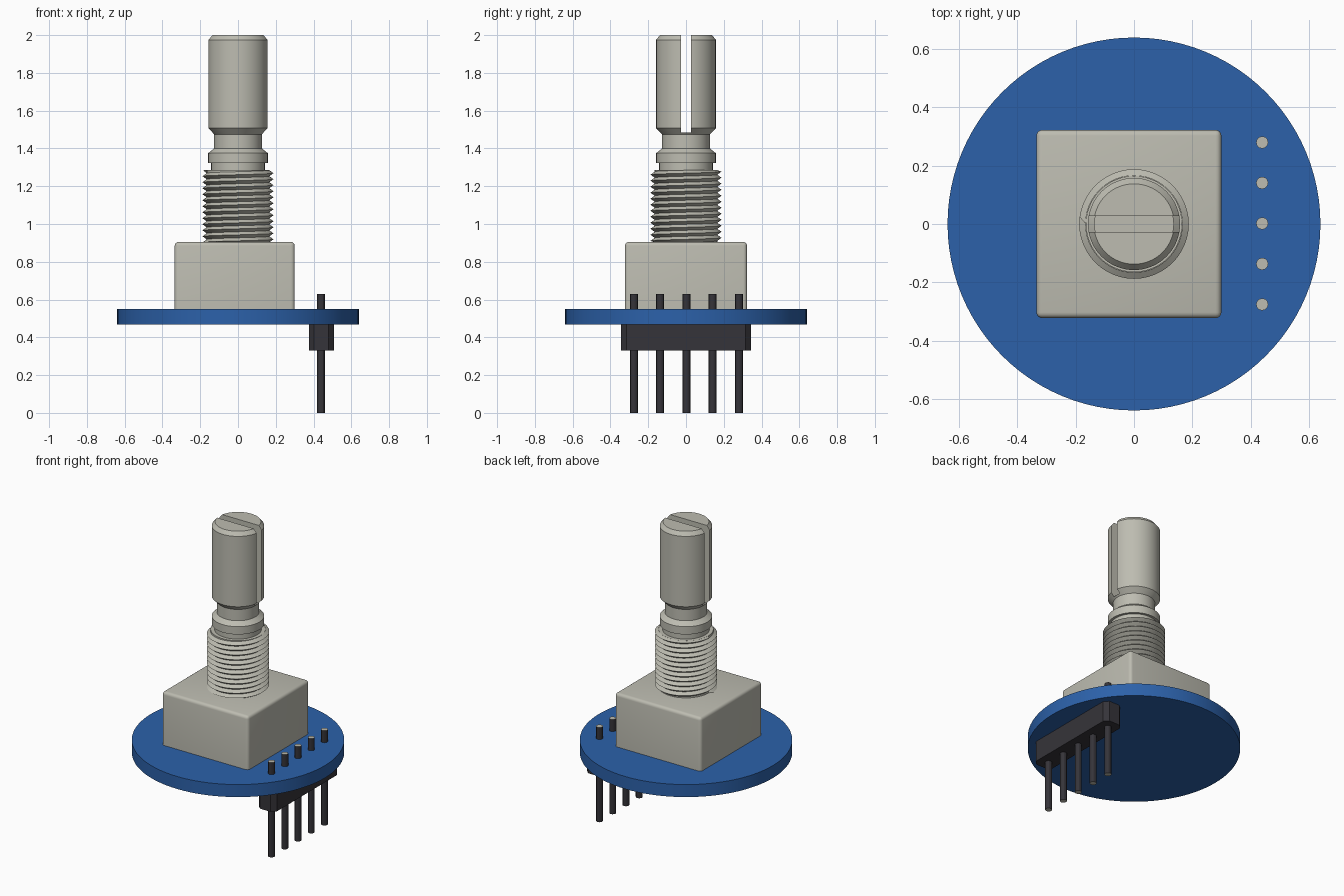
import bpy, bmesh, math

cube = bpy.data.objects.get("Cube")
if cube:
    bpy.data.objects.remove(cube, do_unlink=True)


def material(name, rgb):
    m = bpy.data.materials.new(name)
    m.use_nodes = True
    m.diffuse_color = (*rgb, 1)
    node = next(n for n in m.node_tree.nodes if n.type == 'BSDF_PRINCIPLED')
    node.inputs["Base Color"].default_value = (*rgb, 1)
    return m


METAL = material("warm grey metal", (0.51, 0.505, 0.44))
BLUE = material("board blue", (0.025, 0.12, 0.40))
DARK = material("dark plastic", (0.036, 0.034, 0.041))


def finish(name, bm, *mats, smooth=True):
    bmesh.ops.recalc_face_normals(bm, faces=bm.faces)
    me = bpy.data.meshes.new(name)
    bm.to_mesh(me)
    bm.free()
    ob = bpy.data.objects.new(name, me)
    bpy.context.collection.objects.link(ob)
    for m in mats:
        me.materials.append(m)
    if smooth:
        activate(ob)
        bpy.ops.object.shade_smooth_by_angle(angle=math.radians(30))
    return ob


def activate(ob):
    bpy.ops.object.select_all(action='DESELECT')
    ob.select_set(True)
    bpy.context.view_layer.objects.active = ob


def lathe(name, profile, sides, *mats):
    """Closed solid of revolution from (radius, height) points."""
    bm = bmesh.new()
    rings = [[bm.verts.new((r * math.cos(math.tau * i / sides),
                            r * math.sin(math.tau * i / sides), z))
              for i in range(sides)] for r, z in profile]
    for a, b in zip(rings, rings[1:]):
        for i in range(sides):
            j = (i + 1) % sides
            bm.faces.new((a[i], a[j], b[j], b[i]))
    bm.faces.new(rings[0][::-1])
    bm.faces.new(rings[-1])
    return finish(name, bm, *mats)


def prism(outline, z0, z1):
    """Upright prism over an outline of (x, y) points."""
    bm = bmesh.new()
    base = bm.faces.new([bm.verts.new((x, y, z0)) for x, y in outline])
    top = bmesh.ops.extrude_face_region(bm, geom=[base])["geom"]
    for v in top:
        if isinstance(v, bmesh.types.BMVert):
            v.co.z = z1
    return bm


def rectangle(x0, x1, y0, y1):
    return [(x0, y0), (x1, y0), (x1, y1), (x0, y1)]


# Round circuit board
lathe("circuit_board", [(0.64, 0.467), (0.64, 0.55)], 96, BLUE)

# Encoder housing, rounded on all but its bottom edges
bm = prism(rectangle(-0.335, 0.30, -0.323, 0.323), 0.55, 0.905)
edges = [e for e in bm.edges if max(v.co.z for v in e.verts) > 0.6]
bmesh.ops.bevel(bm, geom=edges, offset=0.02, segments=4, profile=0.5, affect='EDGES')
finish("encoder_housing", bm, METAL)

# Shaft with collar, neck and chamfered tip
shaft = lathe("shaft", [(0.165, 0.89), (0.165, 1.285), (0.142, 1.285), (0.142, 1.323),
                        (0.158, 1.323), (0.158, 1.375), (0.127, 1.40), (0.127, 1.475),
                        (0.158, 1.507), (0.158, 1.975), (0.138, 2.0)], 64, METAL)

# Screwdriver slot cut along x
cutter = finish("slot_cutter", prism(rectangle(-0.3, 0.3, -0.027, 0.027), 1.485, 2.1),
                METAL, smooth=False)
cutter.hide_render = True
mod = shaft.modifiers.new("slot", 'BOOLEAN')
mod.operation = 'DIFFERENCE'
mod.solver = 'EXACT'
mod.object = cutter
activate(shaft)
bpy.ops.object.modifier_apply(modifier=mod.name)
bpy.data.objects.remove(cutter, do_unlink=True)

# Helical thread: alternating root and crest points climbing one pitch per turn
Z0, Z1, TURNS, STEPS = 0.903, 1.285, 12, 48
ROOT, CREST = 0.166, 0.188
half = (Z1 - Z0) / TURNS / 2
bm = bmesh.new()
columns = []
for s in range(STEPS + 1):
    a = math.tau * s / STEPS
    column = []
    for k in range(-2, 2 * TURNS + 1):
        z = Z0 + half * (k + 2 * s / STEPS)
        r = CREST if k % 2 and Z0 < z < Z1 else ROOT
        column.append(bm.verts.new((r * math.cos(a), r * math.sin(a), min(max(z, Z0), Z1))))
    columns.append(column)
for a, b in zip(columns, columns[1:]):
    for i in range(len(a) - 1):
        bm.faces.new((a[i], b[i], b[i + 1], a[i + 1]))
bmesh.ops.remove_doubles(bm, verts=bm.verts, dist=1e-5)
bmesh.ops.dissolve_degenerate(bm, edges=bm.edges, dist=1e-5)
finish("screw_thread", bm, METAL)

# Pin header block with chamfered corners
X0, X1, Y, C = 0.375, 0.507, 0.343, 0.027
finish("pin_header", prism([(X0 + C, -Y), (X1 - C, -Y), (X1, -Y + C), (X1, Y - C),
                            (X1 - C, Y), (X0 + C, Y), (X0, Y - C), (X0, -Y + C)],
                           0.33, 0.467), DARK, smooth=False)

# Five pins with bare metal ends
for n in range(5):
    y = 0.002 + 0.139 * (n - 2)
    pin = lathe(f"pin_{n + 1}", [(0.021, 0), (0.021, 0.63)], 12, DARK, METAL)
    pin.location = (0.44, y, 0)
    for f in pin.data.polygons:
        f.material_index = 1 if abs(f.normal.z) > 0.9 else 0
